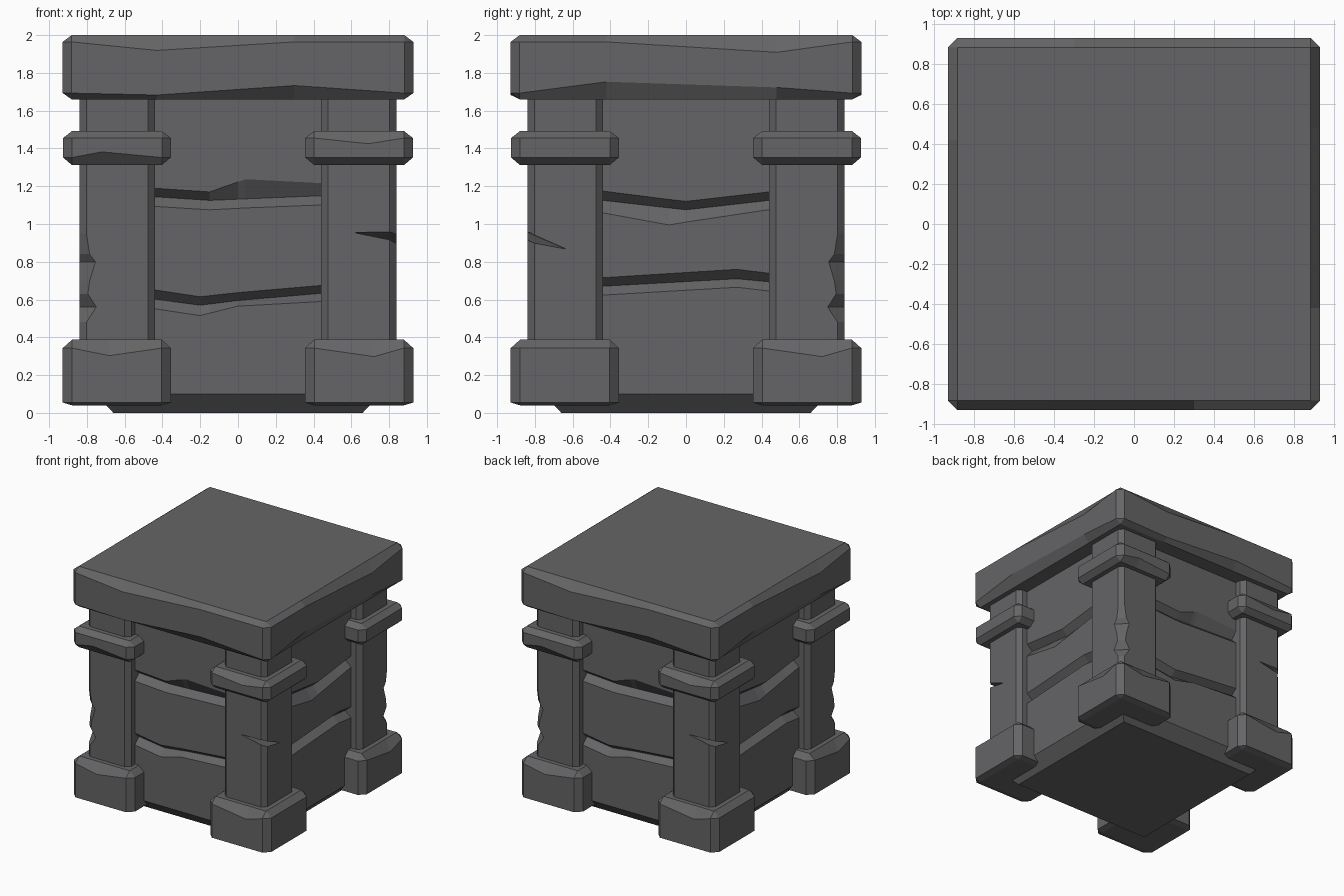
import bpy, bmesh, math
from mathutils import Matrix, Vector

if "Cube" in bpy.data.objects:
    bpy.data.objects.remove(bpy.data.objects["Cube"])

stone = bpy.data.materials.new("dark grey stone")
stone.diffuse_color = (0.13, 0.13, 0.135, 1)
stone.use_nodes = True
stone.node_tree.nodes["Principled BSDF"].inputs["Base Color"].default_value = stone.diffuse_color


def finish(name, bm, turns=(0, 2), fix=True):
    """Make objects from the bmesh, one per quarter-turn about z."""
    if fix:
        bmesh.ops.remove_doubles(bm, verts=bm.verts, dist=1e-5)
        bmesh.ops.recalc_face_normals(bm, faces=bm.faces)
    obs = []
    for k in turns:
        me = bpy.data.meshes.new(name)
        b2 = bm.copy()
        bmesh.ops.rotate(b2, verts=b2.verts, cent=(0, 0, 0),
                         matrix=Matrix.Rotation(k * math.pi / 2, 3, 'Z'))
        b2.to_mesh(me)
        b2.free()
        me.materials.append(stone)
        ob = bpy.data.objects.new(name, me)
        bpy.context.collection.objects.link(ob)
        obs.append(ob)
    bm.free()
    return obs


def skin(bm, rings):
    """Join closed rings of verts and cap both ends."""
    n = len(rings[0])
    for a, b in zip(rings, rings[1:]):
        for i in range(n):
            j = (i + 1) % n
            bm.faces.new((a[i], a[j], b[j], b[i]))


def block(name, cx, cy, h, z0, z1, b, bz, bz_bot, dips, turns=(0, 2)):
    """Chamfered block; dips[side] = (t, drop of top edge, rise of bottom edge)."""
    bm = bmesh.new()
    rings = [[], [], [], []]
    for side in range(4):
        rot = Matrix.Rotation(side * math.pi / 2, 3, 'Z')
        pts = [(b - h, 0, 0)] + dips.get(side, []) + [(h - b, 0, 0)]
        for t, drop, rise in pts:
            spec = ((h - b, z0), (h, z0 + bz_bot + rise), (h, z1 - bz - drop), (h - b, z1))
            for ring, (r, z) in zip(rings, spec):
                ring.append(bm.verts.new(rot @ Vector((t, -r, z)) + Vector((cx, cy, 0))))
    skin(bm, rings)
    bmesh.ops.remove_doubles(bm, verts=bm.verts, dist=1e-5)
    bmesh.ops.holes_fill(bm, edges=[e for e in bm.edges if e.is_boundary], sides=0)
    return finish(name, bm, turns)


def post(name, cx, cy, chips):
    """Square post with chamfered corners; chips = (z, outer chamfer)."""
    bm = bmesh.new()
    h, rings = 0.2, []
    for z, chip in chips:
        ring = []
        for sx, sy in ((-1, -1), (1, -1), (1, 1), (-1, 1)):
            c = chip if sx * cx > 0 and sy * cy > 0 else 0.037
            pair = [(sx * (h - c), sy * h), (sx * h, sy * (h - c))]
            if sx * sy > 0:
                pair.reverse()
            ring += [bm.verts.new((cx + x, cy + y, z)) for x, y in pair]
        rings.append(ring)
    skin(bm, rings)
    bm.faces.new(rings[0])
    bm.faces.new(rings[-1])
    return finish(name, bm)


def interp(pts, t):
    for a, b in zip(pts, pts[1:]):
        if t <= b[0]:
            f = (t - a[0]) / (b[0] - a[0])
            return [p + (q - p) * f for p, q in zip(a[1:], b[1:])]
    return pts[-1][1:]


def panel(name, low, high, turns):
    """Wall of three stones with two wavy V grooves: (t, bottom, valley, top)."""
    bm = bmesh.new()
    cols = []
    depth = (0.755, 0.755, 0.70, 0.755, 0.755, 0.70, 0.755, 0.755)
    for t in sorted({p[0] for p in low + high}):
        zs = [0.1] + list(interp(low, t)) + list(interp(high, t)) + [1.68]
        cols.append([bm.verts.new((t, -d, z)) for d, z in zip(depth, zs)])
    for a, b in zip(cols, cols[1:]):
        for i in range(7):
            bm.faces.new((a[i], b[i], b[i + 1], a[i + 1]))
    finish(name, bm, turns, fix=False)


# cap slab
block("top_slab", 0, 0, 0.928, 1.66, 2.0, 0.047, 0.036, 0.033, {
    s: [(-0.43, 0.045, -0.01), (0.3, 0, 0.04)] if s % 2 == 0 else
       [(-0.42, 0, 0.06), (0.48, 0.055, 0.03)] for s in range(4)}, turns=(0,))

# walls between the posts
panel("front_back_wall",
      [(-0.5, .56, .61, .66), (-0.2, .515, .57, .615), (0, .565, .595, .637), (0.5, .593, .638, .68)],
      [(-0.5, 1.097, 1.148, 1.193), (-0.15, 1.075, 1.125, 1.17),
       (0.04, 1.085, 1.133, 1.237), (0.5, 1.103, 1.152, 1.213)], (0, 2))
panel("side_wall",
      [(-0.5, .62, .667, .712), (0.27, .665, .71, .76), (0.5, .638, .688, .732)],
      [(-0.5, 1.07, 1.132, 1.182), (-0.09, .995, 1.085, 1.13),
       (0, 1.01, 1.075, 1.12), (0.5, 1.085, 1.132, 1.177)], (1, 3))

# bevelled base plate
bm = bmesh.new()
bmesh.ops.create_cone(bm, cap_ends=True, segments=4, radius1=0.66 * 2 ** 0.5,
                      radius2=0.755 * 2 ** 0.5, depth=0.1)
bmesh.ops.rotate(bm, verts=bm.verts, cent=(0, 0, 0), matrix=Matrix.Rotation(math.pi / 4, 3, 'Z'))
bmesh.ops.translate(bm, verts=bm.verts, vec=(0, 0, 0.05))
finish("base_plate", bm, (0,))

# posts: one cracked pair, one chipped pair
cracked = post("cracked_post", 0.64, -0.64, [(0.3, .037), (1.68, .037)])
post("chipped_post", -0.64, -0.64,
     [(0.3, .037), (0.48, .037), (0.56, .09), (0.63, .045), (0.7, .055),
      (0.8, .085), (0.84, .055), (0.95, .037), (1.68, .037)])

# wedge cutter for the crack
bm = bmesh.new()
for p in ((0.61, -0.845, .957), (0.845, -0.63, .865), (0.87, -0.87, .965),
          (0.87, -0.87, .915), (0.87, -0.82, .895), (0.73, -0.73, .93)):
    bm.verts.new(p)
bmesh.ops.convex_hull(bm, input=bm.verts)
for ob, cut in zip(cracked, finish("crack_cutter", bm)):
    cut.hide_render = True
    cut.hide_set(True)
    m = ob.modifiers.new("crack", 'BOOLEAN')
    m.operation, m.object, m.solver = 'DIFFERENCE', cut, 'EXACT'

# feet and collar bands around the posts
P, H = 0.641, 0.287
block("foot_a", P, -P, H, 0.04, 0.388, 0.05, 0.045, 0.015, {0: [(0.08, 0.045, 0)]})
block("foot_b", -P, -P, H, 0.04, 0.388, 0.05, 0.045, 0.015,
      {0: [(-0.04, 0.04, 0)], 3: [(0.08, 0.045, 0)]})
block("band_a", P, -P, H - 0.002, 1.312, 1.492, 0.047, 0.037, 0.04, {0: [(0.05, 0.03, 0)]})
block("band_b", -P, -P, H - 0.002, 1.312, 1.492, 0.047, 0.037, 0.04, {0: [(-0.08, 0, 0.03)]})
